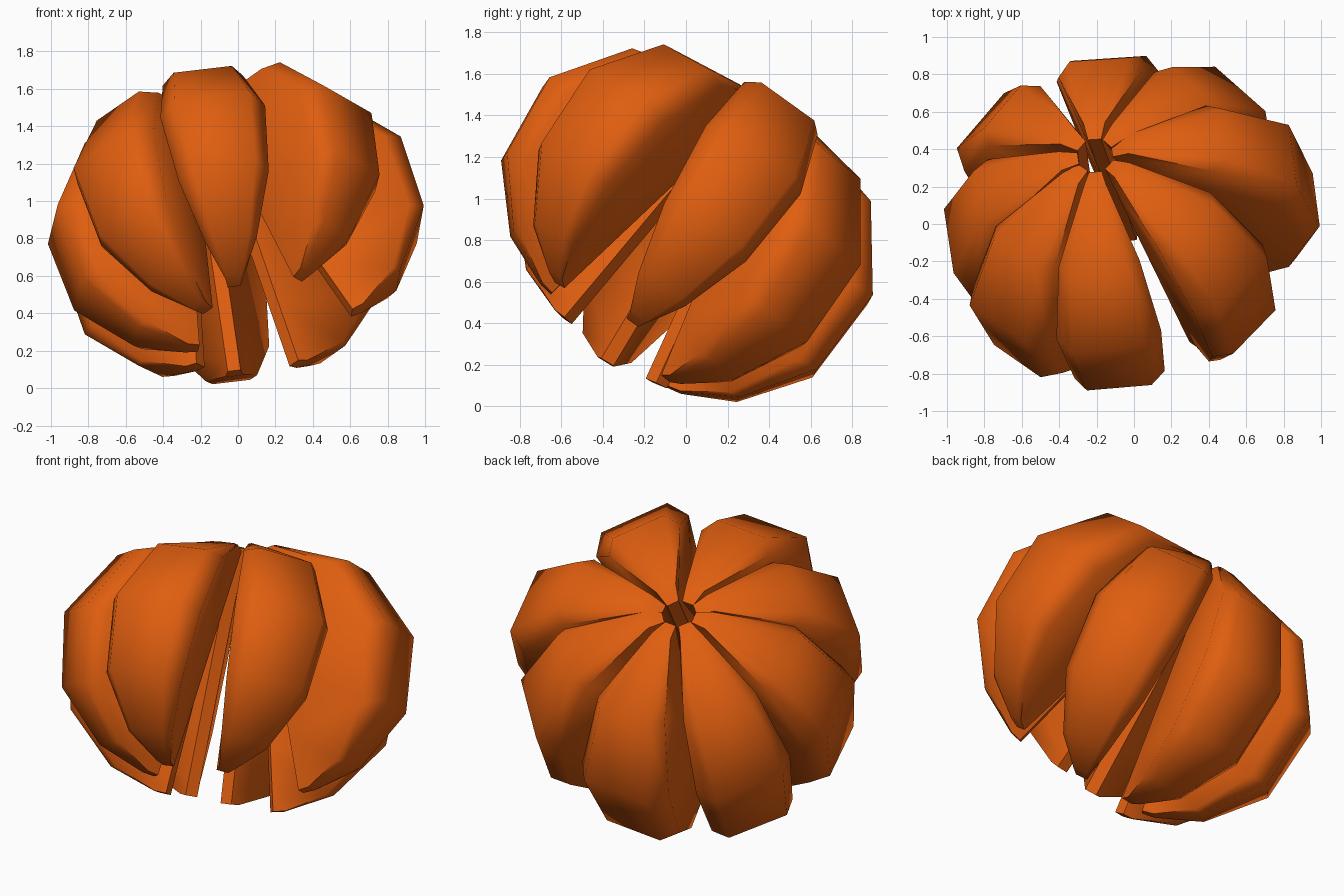
import bpy, bmesh, math
from mathutils import Vector, Matrix

cube = bpy.data.objects.get("Cube")
if cube:
    bpy.data.objects.remove(cube, do_unlink=True)

# Single orange colour
orange = bpy.data.materials.new("orange_flesh")
orange.use_nodes = True
colour = (0.74, 0.112, 0.005, 1)
orange.diffuse_color = colour
bsdf = orange.node_tree.nodes["Principled BSDF"]
bsdf.inputs["Base Color"].default_value = colour
bsdf.inputs["Roughness"].default_value = 0.6

HUB = Vector((-0.21, 0.37, 1.44))               # where all the segments meet
AXIS = Vector((-0.1, 0.31, 0.95)).normalized()  # tilt of the whole fruit
RADIUS = 0.765
INNER = 0.035                                  # half width of the inner edge

# Rings along each crescent, in degrees from the hub end
RING_ANGLES = (9, 49, 86, 122, 153, 174)

# Outer half of the cross-section: wedge angle in degrees, share of the radius
HALF_SECTION = [(23, 0.89), (14, 1.0)]

# name: (lower tip, outward direction)
SEGMENTS = {
    "back": ((-0.02, -0.09, 0.09), (-0.02, 0.93, -0.36)),
    "back_left": ((0.3, -0.1, 0.13), (0.68, 0.73, -0.05)),
    "left": ((0.61, -0.26, 0.4), (0.9, 0.32, 0.28)),
    "front_left": ((0.32, -0.61, 0.58), (0.71, -0.33, 0.65)),
    "front": ((-0.02, -0.65, 0.54), (-0.03, -0.67, 0.74)),
    "front_right": ((-0.16, -0.57, 0.41), (-0.7, -0.59, 0.42)),
    "right": ((-0.21, -0.38, 0.21), (-0.98, -0.13, 0.03)),
    "back_right": ((-0.2, -0.17, 0.12), (-0.78, 0.54, -0.32)),
}


def segment_mesh(name, half_length):
    """Crescent wedge: x points outward, y across, z along the inner edge."""
    bm = bmesh.new()
    section = [(-a, s) for a, s in HALF_SECTION]
    section += [(a, s) for a, s in reversed(HALF_SECTION)]
    rings = []
    for degrees in RING_ANGLES:
        phi = math.radians(degrees)
        reach, height = RADIUS * math.sin(phi), half_length * math.cos(phi)
        ring = [bm.verts.new((0, -INNER, height))]
        for angle, share in section:
            a, r = math.radians(angle), reach * share
            side = math.copysign(INNER / 2, angle)
            ring.append(bm.verts.new((r * math.cos(a), side + r * math.sin(a), height)))
        ring.append(bm.verts.new((0, INNER, height)))
        rings.append(ring)
    for lower, upper in zip(rings, rings[1:]):
        for j in range(len(lower)):
            k = (j + 1) % len(lower)
            bm.faces.new((lower[j], lower[k], upper[k], upper[j]))
    bm.faces.new(rings[0])
    bm.faces.new(rings[-1])
    bmesh.ops.recalc_face_normals(bm, faces=bm.faces)
    mesh = bpy.data.meshes.new(name)
    bm.to_mesh(mesh)
    bm.free()
    mesh.materials.append(orange)
    return mesh


# Segments fanned open around the hub
for label, (tip, outward) in SEGMENTS.items():
    tip, outward = Vector(tip), Vector(outward)
    around = (outward - AXIS * outward.dot(AXIS)).normalized()
    top = HUB + 0.09 * around
    up = (top - tip).normalized()
    outward = (outward - up * outward.dot(up)).normalized()
    across = up.cross(outward)
    name = label + "_segment"
    seg = bpy.data.objects.new(name, segment_mesh(name, (top - tip).length / 2))
    bpy.context.collection.objects.link(seg)
    frame = Matrix((outward, across, up)).transposed().to_4x4()
    seg.matrix_world = Matrix.Translation((top + tip) / 2) @ frame
    bpy.ops.object.select_all(action="DESELECT")
    seg.select_set(True)
    bpy.context.view_layer.objects.active = seg
    bpy.ops.object.shade_smooth_by_angle(angle=math.radians(68))
